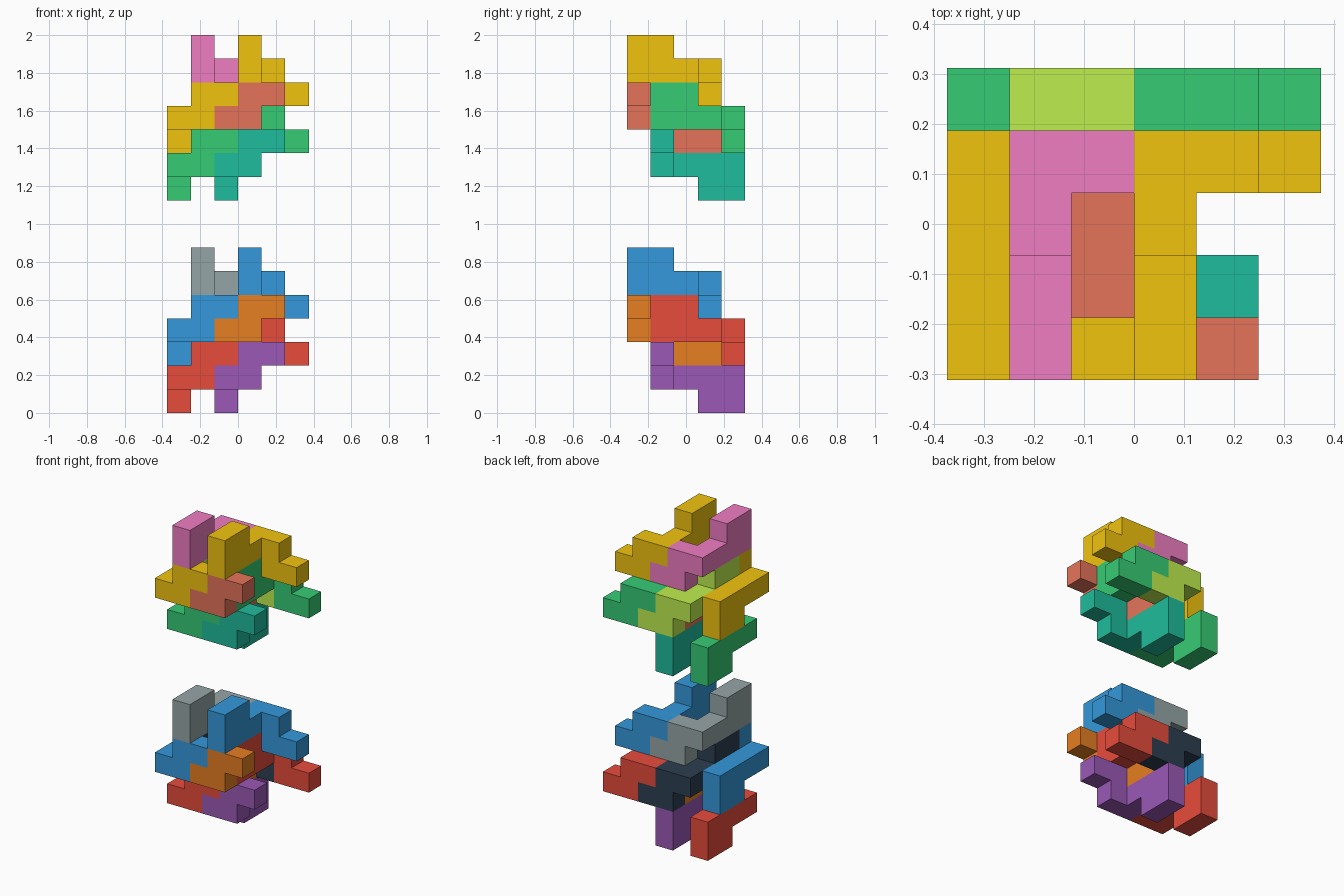
import bpy, bmesh
from mathutils import Vector

if "Cube" in bpy.data.objects:
    bpy.data.objects.remove(bpy.data.objects["Cube"])

U = 0.125                                   # cube size
ORIGIN = Vector((-3 * U, -2.5 * U, 0))

# one nine-cube piece: a four-cube bar, a two-cube foot and a stepped arm
RISING = ([(0, j, 0) for j in range(4)] + [(0, 2, -1), (0, 3, -1)]
          + [(1, 0, 0), (1, 0, 1), (2, 0, 1)])
# its half-turned twin
FALLING = [(i, 3 - j, -k) for i, j, k in RISING]

# name, shape, cell of the bar's front end, lower colour, upper colour
PIECES = [
    ("base_left", RISING, (0, 1, 1), "red", "green"),
    ("base_right", RISING, (2, 1, 1), "purple", "teal"),
    ("middle_front_left", RISING, (0, 0, 3), "blue", "gold"),
    ("middle_front_right", RISING, (2, 0, 3), "orange", "salmon"),
    ("middle_back_left", FALLING, (1, 1, 3), "navy", "lime"),
    ("middle_back_right", FALLING, (3, 1, 3), "red", "green"),
    ("top_left", FALLING, (1, 0, 5), "grey", "pink"),
    ("top_right", FALLING, (3, 0, 5), "blue", "gold"),
]
COLOURS = {
    "red": "e74c3c", "purple": "9b59b6", "blue": "3498db", "orange": "e67e22",
    "navy": "2c3e50", "grey": "95a5a6", "green": "36cc74", "teal": "1fbc9c",
    "gold": "f1c40f", "salmon": "e5745a", "lime": "bfee4e", "pink": "f07dc2",
}


def linear(c):
    return c / 12.92 if c <= 0.04045 else ((c + 0.055) / 1.055) ** 2.4


def material(name):
    mat = bpy.data.materials.get(name)
    if not mat:
        mat = bpy.data.materials.new(name)
        rgb = [linear(v / 255) for v in bytes.fromhex(COLOURS[name])]
        mat.diffuse_color = (*rgb, 1)
        mat.use_nodes = True
        mat.node_tree.nodes["Principled BSDF"].inputs["Base Color"].default_value = mat.diffuse_color
    return mat


def polycube(name, cells, offset, colour):
    """Outer skin of a set of cubes, with coplanar faces merged."""
    bm = bmesh.new()
    filled = set(cells)
    for cell in cells:
        for axis in range(3):
            for side in (0, 1):
                near = list(cell)
                near[axis] += 2 * side - 1
                if tuple(near) in filled:
                    continue
                corners = []
                for a, b in ((0, 0), (1, 0), (1, 1), (0, 1)):
                    p = Vector(cell)
                    p[axis] += side
                    p[(axis + 1) % 3] += a
                    p[(axis + 2) % 3] += b
                    corners.append(bm.verts.new((p + Vector(offset)) * U + ORIGIN))
                bm.faces.new(corners if side else corners[::-1])
    bmesh.ops.remove_doubles(bm, verts=bm.verts, dist=U / 100)
    bmesh.ops.dissolve_limit(bm, angle_limit=0.01, verts=bm.verts, edges=bm.edges)
    mesh = bpy.data.meshes.new(name)
    bm.to_mesh(mesh)
    bm.free()
    mesh.materials.append(material(colour))
    bpy.context.collection.objects.link(bpy.data.objects.new(name, mesh))


# the same eight-piece assembly twice, one floating above the other
for name, shape, (i, j, k), low, high in PIECES:
    polycube("lower_" + name, shape, (i, j, k), low)
    polycube("upper_" + name, shape, (i, j, k + 9), high)
